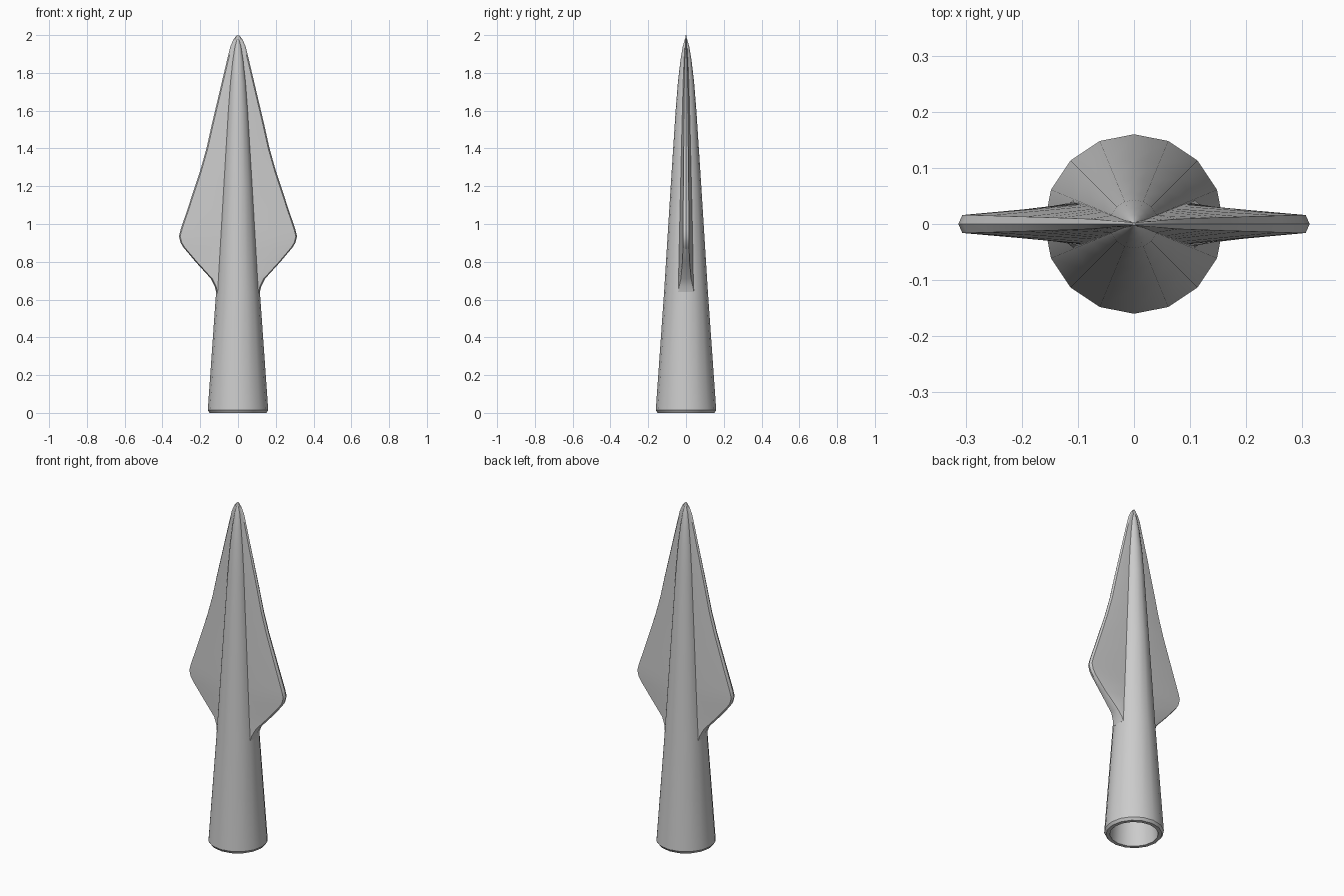
import bpy, math

if "Cube" in bpy.data.objects:
    bpy.data.objects.remove(bpy.data.objects["Cube"])

def loft(name, rings):
    # Skin a stack of equal-length closed rings, capping both ends
    n = len(rings[0])
    verts = [p for r in rings for p in r]
    faces = []
    for i in range(len(rings) - 1):
        for j in range(n):
            k = (j + 1) % n
            faces.append((i*n + j, i*n + k, (i+1)*n + k, (i+1)*n + j))
    faces.append(tuple(reversed(range(n))))
    faces.append(tuple(range((len(rings)-1)*n, len(rings)*n)))
    me = bpy.data.meshes.new(name)
    me.from_pydata(verts, [], faces)
    ob = bpy.data.objects.new(name, me)
    bpy.context.collection.objects.link(ob)
    bpy.ops.object.select_all(action='DESELECT')
    bpy.context.view_layer.objects.active = ob
    ob.select_set(True)
    bpy.ops.object.mode_set(mode='EDIT')
    bpy.ops.mesh.select_all(action='SELECT')
    bpy.ops.mesh.normals_make_consistent(inside=False)
    bpy.ops.object.mode_set(mode='OBJECT')
    bpy.ops.object.shade_smooth_by_angle(angle=math.radians(30))
    return ob

def circle(r, z, n=16):
    return [(r*math.cos(2*math.pi*i/n), r*math.sin(2*math.pi*i/n), z) for i in range(n)]

def lerp(table, z):
    for (a, ra), (b, rb) in zip(table, table[1:]):
        if z <= b:
            return ra + (rb - ra) * (z - a) / (b - a)
    return table[-1][1]

# Socket and midrib: hollow 16-sided taper, from inside the bore round to the tip
outer = [(0.0, 0.15), (0.015, 0.16), (0.64, 0.116), (1.2, 0.081), (1.6, 0.055),
         (1.75, 0.043), (1.87, 0.029), (1.94, 0.017), (1.975, 0.007), (1.985, 0.002)]
bore = [(0.6, 0.09), (0.0, 0.13)]
loft("socket_and_midrib", [circle(r, z) for z, r in bore + outer])

# Blade: leaf outline as (z, half width, edge half thickness)
outline = [(0.64, 0.116, 0.042), (0.67, 0.123, 0.036), (0.71, 0.143, 0.027),
           (0.80, 0.225, 0.019), (0.875, 0.288, 0.016), (0.90, 0.304, 0.016),
           (0.935, 0.313, 0.016), (0.97, 0.304, 0.016), (1.08, 0.267, 0.015),
           (1.28, 0.201, 0.013), (1.40, 0.167, 0.012), (1.53, 0.138, 0.011),
           (1.75, 0.086, 0.009), (1.86, 0.060, 0.007), (1.94, 0.040, 0.005),
           (1.975, 0.025, 0.004), (1.993, 0.012, 0.003), (2.0, 0.003, 0.002)]
rings = []
for z, w, e in outline:
    r = lerp(outer, z)
    b = min(0.007, w * 0.3)
    xr = min(0.9 * r, 0.9 * (w - b))
    yr = max(0.36 * r, e)
    half = [(w, 0), (w - b, e), (xr, yr), (-xr, yr), (b - w, e)]
    rings.append([(x, y, z) for x, y in half] + [(-x, -y, z) for x, y in half])
loft("blade", rings)
